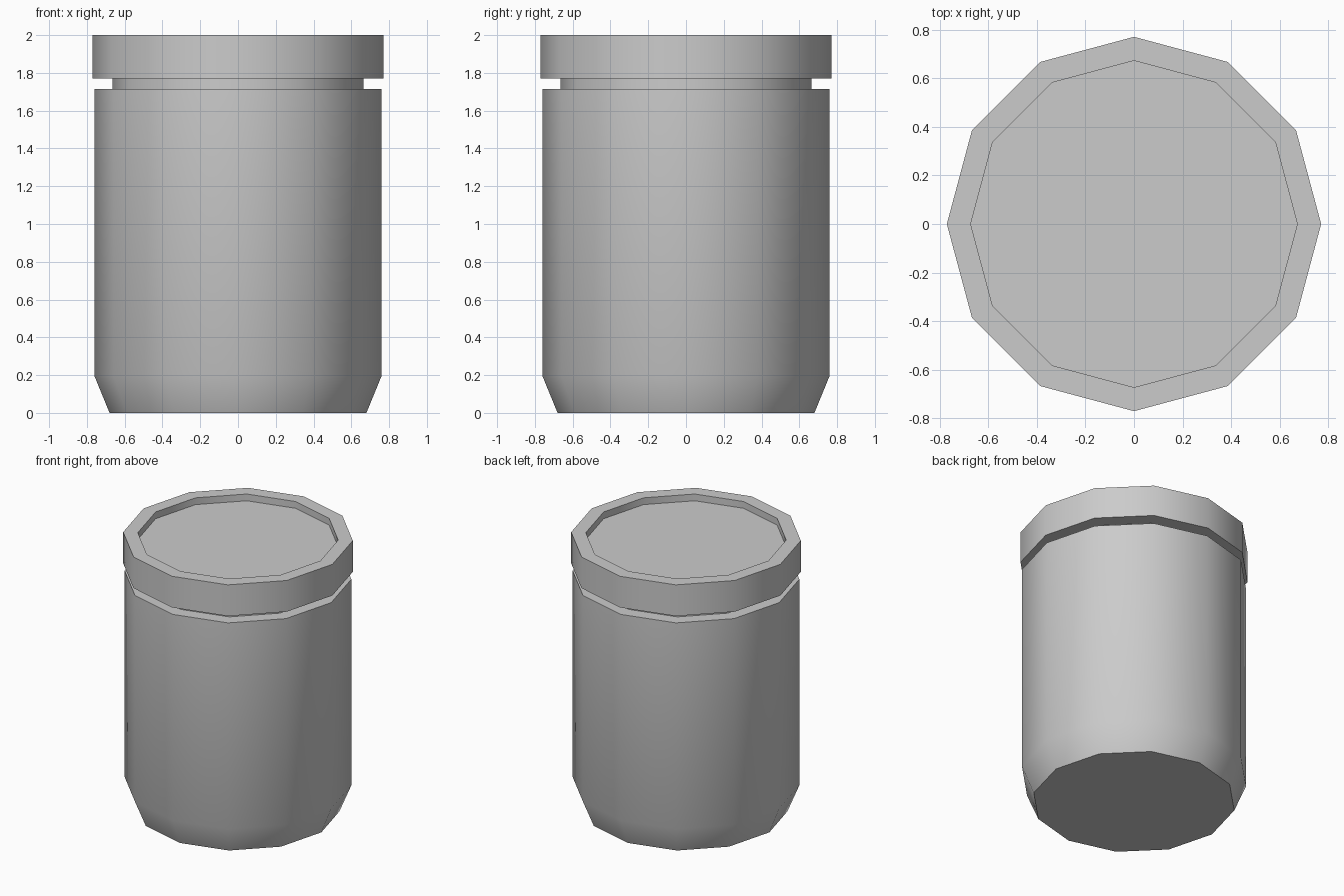
import bpy, bmesh, math

if "Cube" in bpy.data.objects:
    bpy.data.objects.remove(bpy.data.objects["Cube"])

SIDES = 12


def lathe(name, profile):
    """Spin a (radius, z) profile, listed bottom to top, into a closed 12-sided solid."""
    bm = bmesh.new()
    rings = []
    for r, z in profile:
        rings.append([bm.verts.new((r * math.cos(2 * math.pi * i / SIDES),
                                    r * math.sin(2 * math.pi * i / SIDES), z))
                      for i in range(SIDES)])
    for low, high in zip(rings, rings[1:]):
        for i in range(SIDES):
            j = (i + 1) % SIDES
            bm.faces.new((low[i], low[j], high[j], high[i]))
    bm.faces.new(rings[0][::-1])
    bm.faces.new(rings[-1])
    mesh = bpy.data.meshes.new(name)
    bm.to_mesh(mesh)
    bm.free()
    obj = bpy.data.objects.new(name, mesh)
    bpy.context.collection.objects.link(obj)
    bpy.ops.object.select_all(action='DESELECT')
    obj.select_set(True)
    bpy.context.view_layer.objects.active = obj
    bpy.ops.object.shade_smooth_by_angle(angle=math.radians(40))
    return obj


# Jar body: tapered foot, straight wall, shoulder and narrow neck
lathe("jar_body", [(0.68, 0.0), (0.76, 0.195), (0.76, 1.715),
                   (0.665, 1.715), (0.665, 1.78)])

# Lid: wide band with a shallow recess in the top
lathe("jar_lid", [(0.77, 1.77), (0.77, 2.0), (0.672, 2.0), (0.672, 1.95)])
